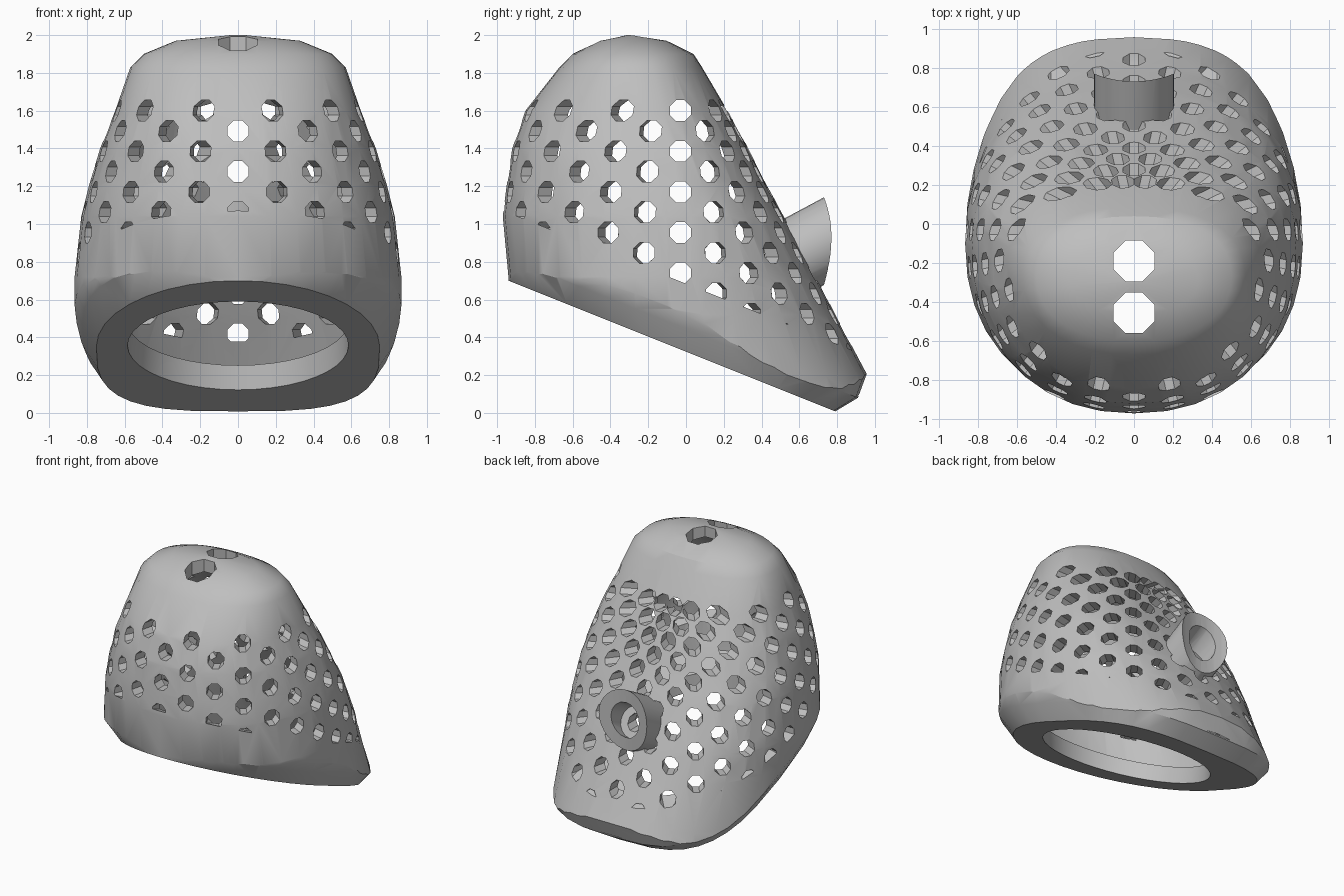
import bpy, bmesh, math
from mathutils import Matrix, Vector

if "Cube" in bpy.data.objects:
    bpy.data.objects.remove(bpy.data.objects["Cube"], do_unlink=True)

grey = bpy.data.materials.new("plain_grey")
grey.use_nodes = True
COLOUR = (0.52, 0.52, 0.52, 1)
grey.diffuse_color = COLOUR
grey.node_tree.nodes["Principled BSDF"].inputs["Base Color"].default_value = COLOUR

SEGMENTS = 36
SLOPE = -0.4
BASE_Z = 0.324          # height of the sloping base at y = 0


def base_height(y):
    return BASE_Z + SLOPE * y


def to_object(name, bm):
    mesh = bpy.data.meshes.new(name)
    bm.normal_update()
    bm.to_mesh(mesh)
    bm.free()
    mesh.materials.append(grey)
    ob = bpy.data.objects.new(name, mesh)
    bpy.context.collection.objects.link(ob)
    return ob


def outline(front, back, half_width, mid, n_front, n_back):
    """Rounded plan outline with separate front and back curvature."""
    points = []
    for i in range(SEGMENTS):
        a = math.tau * i / SEGMENTS
        c, s = math.cos(a), math.sin(a)
        n = n_back if s > 0 else n_front
        reach = back - mid if s > 0 else mid - front
        x = half_width * math.copysign(abs(c) ** (2 / n), c)
        y = mid + reach * math.copysign(abs(s) ** (2 / n), s)
        points.append((x, y))
    return points


def loft(name, rings):
    bm = bmesh.new()
    loops = [[bm.verts.new(p) for p in ring] for ring in rings]
    for low, high in zip(loops, loops[1:]):
        for i in range(SEGMENTS):
            j = (i + 1) % SEGMENTS
            bm.faces.new((low[i], low[j], high[j], high[i]))
    bm.faces.new(loops[0][::-1])
    bm.faces.new(loops[-1])
    return to_object(name, bm)


def add_prism(bm, start, end, radius, sides):
    start, end = Vector(start), Vector(end)
    axis = end - start
    turn = axis.to_track_quat('Z', 'Y').to_matrix().to_4x4()
    place = Matrix.Translation((start + end) / 2) @ turn
    if sides == 8:
        place = place @ Matrix.Rotation(math.pi / 8, 4, 'Z')
    bmesh.ops.create_cone(bm, cap_ends=True, segments=sides, radius1=radius,
                          radius2=radius, depth=axis.length, matrix=place)


def prism(name, start, end, radius, sides):
    bm = bmesh.new()
    add_prism(bm, start, end, radius, sides)
    return to_object(name, bm)


def boolean(target, cutter, operation='DIFFERENCE', overlap=False):
    mod = target.modifiers.new("cut", 'BOOLEAN')
    mod.object, mod.operation, mod.solver = cutter, operation, 'EXACT'
    mod.use_self = overlap
    bpy.context.view_layer.objects.active = target
    bpy.ops.object.modifier_apply(modifier=mod.name)


def discard(*objects):
    for ob in objects:
        bpy.data.objects.remove(ob, do_unlink=True)


# Body sections: height, front y, back y, half width
SECTIONS = [(-0.3, -0.9, 1.22, 0.865), (0.2, -0.91, 0.96, 0.865), (0.52, -0.93, 0.79, 0.865),
            (0.72, -0.94, 0.69, 0.865), (1.04, -0.97, 0.52, 0.83), (1.2, -0.95, 0.43, 0.79),
            (1.4, -0.92, 0.33, 0.73), (1.6, -0.85, 0.22, 0.65), (1.83, -0.67, 0.085, 0.57),
            (1.9, -0.6, 0.04, 0.5), (1.97, -0.46, -0.1, 0.33), (2.0, -0.31, -0.27, 0.04)]


def body(name, inset):
    rings = []
    for z, front, back, hw in SECTIONS:
        if z > 1.85:
            z -= inset * 0.9
        shrink = min(inset, hw * 0.6, (back - front) * 0.3)
        front, back = front + shrink, back - shrink * 1.1
        mid = -0.1 if z < 1 else -0.1 - 0.19 * (z - 1)
        mid = min(max(mid, front + 0.01), back - 0.01)
        rings.append([(x, y, z) for x, y in outline(front, back, hw - shrink, mid, 2.2, 2.3)])
    rings.sort(key=lambda ring: ring[0][2])
    return loft(name, rings)


def tray(name, levels):
    """Solid standing on the sloping base; levels give offset and plan outline."""
    rings = []
    for offset, front, back, hw, n_front, n_back in levels:
        rings.append([(x, y, base_height(y) + offset)
                      for x, y in outline(front, back, hw, -0.07, n_front, n_back)])
    return loft(name, rings)


# Outer shell trimmed by the chamfered sloping base
shell = body("shell", 0)
base_trim = tray("base_trim", [(0, -0.94, 0.79, 0.75, 2, 3.2), (0.12, -0.98, 0.91, 0.825, 2.3, 3),
                               (1.2, -1.4, 1.26, 1.35, 2.3, 2.6), (3.5, -1.4, 1.26, 1.35, 2.3, 2.6)])
boolean(shell, base_trim, 'INTERSECT')

# Hollow interior with a lip around the lower opening
cavity = body("cavity", 0.09)
floor_trim = tray("floor_trim", [(0.13, -1.5, 1.5, 1.5, 2, 2), (3.5, -1.5, 1.5, 1.5, 2, 2)])
boolean(cavity, floor_trim, 'INTERSECT')
boolean(shell, cavity)
opening = prism("opening", (0, -0.08, -0.3), (0, -0.08, 0.85), 0.585, 40)
boolean(shell, opening)

# Staggered rings of radial vents, clipped parallel to the base
bm = bmesh.new()
COLUMNS, CENTRE_Y = 14, -0.03
clip_normal = Vector((0, -SLOPE, 1))
for row in range(13):
    hub = Vector((0, CENTRE_Y, 1.6 - 0.1075 * row))
    for col in range(COLUMNS):
        a = math.tau * (col + (0.5 if row % 2 == 0 else 0)) / COLUMNS
        d = Vector((math.sin(a), -math.cos(a), 0))
        one = bmesh.new()
        add_prism(one, hub + d * 0.12, hub + d * 1.25, 0.06, 8)
        bmesh.ops.bisect_plane(one, geom=one.verts[:] + one.edges[:] + one.faces[:],
                               plane_co=(0, 0, BASE_Z + 0.36), plane_no=clip_normal,
                               clear_inner=True)
        bmesh.ops.holes_fill(one, edges=one.edges[:])
        one.normal_update()
        bmesh.ops.recalc_face_normals(one, faces=one.faces[:])
        piece = bpy.data.meshes.new("vent_piece")
        one.to_mesh(piece)
        one.free()
        bm.from_mesh(piece)
        bpy.data.meshes.remove(piece)
vents = to_object("vents", bm)
boolean(shell, vents, overlap=True)

# Two large holes in the crown
for y in (-0.19, -0.455):
    crown_hole = prism("crown_hole", (0, y, 1.6), (0, y, 2.2), 0.113, 8)
    boolean(shell, crown_hole)
    discard(crown_hole)

# Back socket: short tube square to the sloping back, with a hollowed end
root = Vector((0, 0.62, 0.85))
normal = Vector((0, 0.88, 0.47))
socket = prism("back_socket", root - normal * 0.12, root + normal * 0.4, 0.205, 32)
bore = prism("bore", root - normal * 0.5, root + normal * 0.7, 0.12, 16)
end_trim = prism("end_trim", (0, 1.28, 0.2), (0, 1.28, 1.8), 0.55, 64)
for cutter in (bore, end_trim, cavity):
    boolean(socket, cutter)

discard(base_trim, floor_trim, cavity, opening, vents, bore, end_trim)

# Smooth shading with crisp edges
for ob in (shell, socket):
    bpy.ops.object.select_all(action='DESELECT')
    ob.select_set(True)
    bpy.context.view_layer.objects.active = ob
    bpy.ops.object.shade_smooth_by_angle(angle=math.radians(30))
